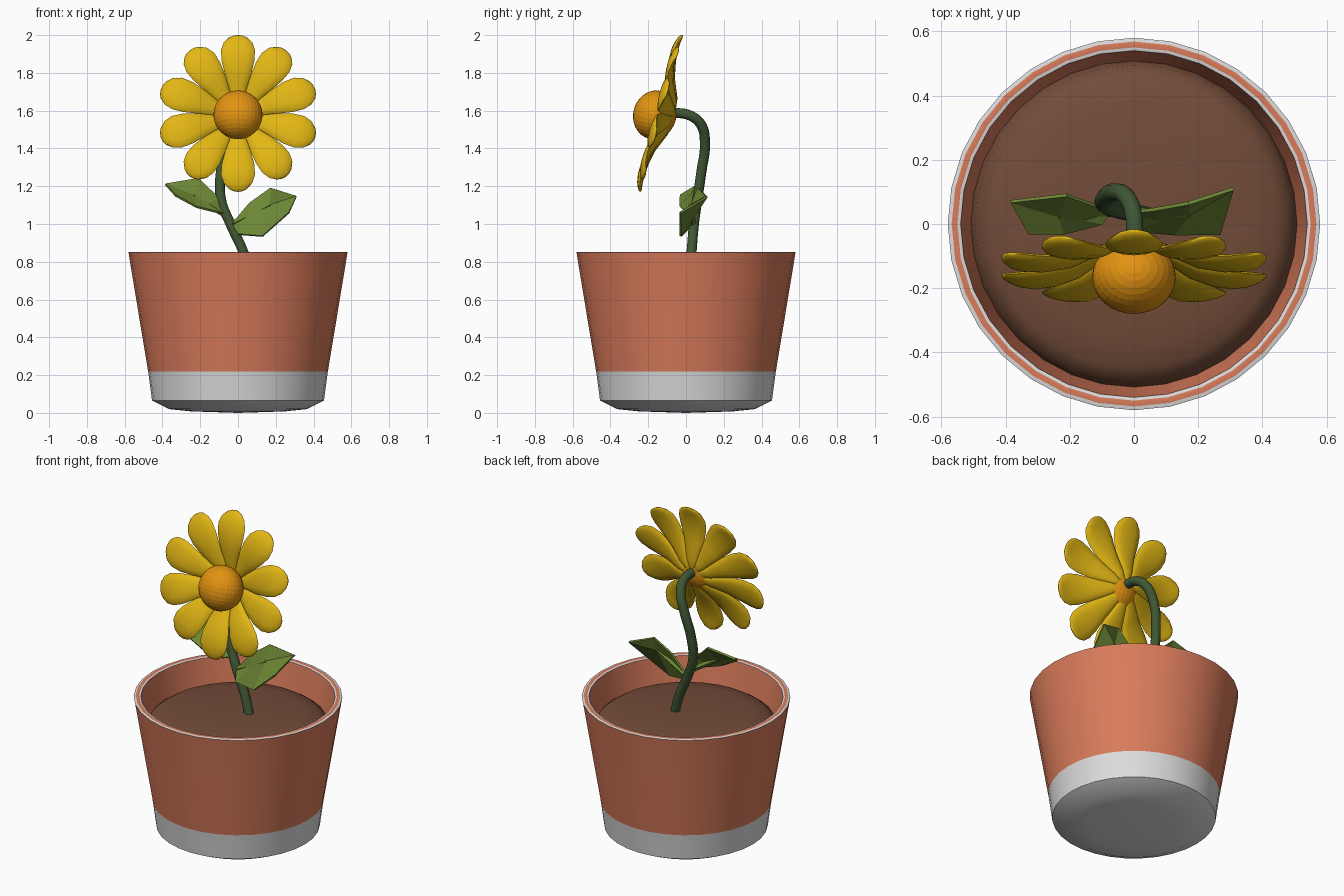
import bpy, bmesh, math
from mathutils import Vector

if "Cube" in bpy.data.objects:
    bpy.data.objects.remove(bpy.data.objects["Cube"])


def material(name, rgb):
    m = bpy.data.materials.new(name)
    m.use_nodes = True
    m.diffuse_color = (*rgb, 1)
    m.node_tree.nodes["Principled BSDF"].inputs["Base Color"].default_value = (*rgb, 1)
    return m


TERRACOTTA = material("terracotta", (0.70, 0.20, 0.105))
WHITE = material("white glaze", (0.72, 0.72, 0.72))
SOIL = material("brown soil", (0.17, 0.072, 0.04))
STEM = material("stem green", (0.05, 0.095, 0.035))
LEAF = material("leaf green", (0.15, 0.24, 0.035))
PETAL = material("petal yellow", (0.76, 0.47, 0.007))
CENTRE = material("flower orange", (0.76, 0.29, 0.006))


def make(name, bm, mats, smooth_angle=None):
    bmesh.ops.recalc_face_normals(bm, faces=bm.faces)
    mesh = bpy.data.meshes.new(name)
    bm.to_mesh(mesh)
    bm.free()
    for m in mats:
        mesh.materials.append(m)
    ob = bpy.data.objects.new(name, mesh)
    bpy.context.collection.objects.link(ob)
    if smooth_angle:
        bpy.ops.object.select_all(action='DESELECT')
        ob.select_set(True)
        bpy.context.view_layer.objects.active = ob
        bpy.ops.object.shade_smooth_by_angle(angle=math.radians(smooth_angle))
    return ob


def loft(bm, rings, slots):
    """Skin closed rings of points; a ring of one point closes an end."""
    rows = [[bm.verts.new(p) for p in ring] for ring in rings]
    for a, b, slot in zip(rows, rows[1:], slots):
        n = max(len(a), len(b))
        for i in range(n):
            j = (i + 1) % n
            if len(a) == 1:
                f = bm.faces.new((a[0], b[i], b[j]))
            elif len(b) == 1:
                f = bm.faces.new((a[i], a[j], b[0]))
            else:
                f = bm.faces.new((a[i], a[j], b[j], b[i]))
            f.material_index = slot


def circle(r, z, n=32):
    if r == 0:
        return [(0, 0, z)]
    return [(r * math.cos(math.tau * i / n), r * math.sin(math.tau * i / n), z) for i in range(n)]


def lathe(name, profile, slots, mats, angle):
    bm = bmesh.new()
    loft(bm, [circle(r, z) for r, z in profile], slots)
    return make(name, bm, mats, angle)


# Pot: glazed foot, terracotta wall, striped rim, inner wall
lathe("pot",
      [(0, 0), (0.25, 0.008), (0.365, 0.02), (0.455, 0.065), (0.476, 0.22),
       (0.58, 0.85), (0.568, 0.853), (0.55, 0.853), (0.54, 0.85), (0.505, 0.62), (0, 0.6)],
      [1, 1, 1, 1, 0, 1, 0, 1, 0, 0], [TERRACOTTA, WHITE], 50)

# Soil mound
lathe("soil", [(0, 0.76), (0.2, 0.757), (0.36, 0.747), (0.45, 0.73), (0.495, 0.70), (0.508, 0.64)],
      [0] * 5, [SOIL], 60)


def tube(name, points, radii, mat, kind, resolution):
    curve = bpy.data.curves.new(name, 'CURVE')
    curve.dimensions = '3D'
    curve.bevel_depth = 1
    curve.bevel_resolution = resolution
    curve.use_fill_caps = True
    curve.resolution_u = 6
    s = curve.splines.new(kind)
    if kind == 'BEZIER':
        s.bezier_points.add(len(points) - 1)
        for bp, p, r in zip(s.bezier_points, points, radii):
            bp.co, bp.radius = p, r
            bp.handle_left_type = bp.handle_right_type = 'AUTO'
    else:
        s.points.add(len(points) - 1)
        for sp, p, r in zip(s.points, points, radii):
            sp.co, sp.radius = (*p, 1), r
        s.use_smooth = False
    curve.materials.append(mat)
    ob = bpy.data.objects.new(name, curve)
    bpy.context.collection.objects.link(ob)
    return ob


# Curved stem
path = [(0.075, 0.015, 0.7), (0.025, 0.03, 0.86), (-0.04, 0.042, 1.0), (-0.09, 0.06, 1.13),
        (-0.09, 0.082, 1.28), (-0.06, 0.1, 1.42), (-0.02, 0.08, 1.525),
        (0, 0.02, 1.575), (0, -0.08, 1.59)]
tube("stem", path, [0.027] * len(path), STEM, 'BEZIER', 4)


# Folded leaves, each with a square stalk along its front
def leaf(side, base, mid, tip, back, front):
    bm = bmesh.new()
    v = [bm.verts.new(p) for p in (base, *mid, tip, *back, *front)]
    for face in ((0, 1, 4), (1, 2, 5, 4), (2, 3, 5), (0, 6, 1), (6, 7, 2, 1), (7, 8, 3, 2)):
        bm.faces.new([v[i] for i in face])
    ob = make(side + "_leaf", bm, [LEAF])
    thick = ob.modifiers.new("thickness", 'SOLIDIFY')
    thick.thickness = 0.012
    thick.offset = 0
    end = Vector(mid[1])
    start = Vector(base)
    tube(side + "_leaf_stalk", [start, end], [0.018, 0.012], LEAF, 'POLY', 0)


leaf("left", (-0.03, 0.035, 1.0), [(0.08, 0.015, 1.04), (0.17, 0.03, 1.1)], (0.31, 0.11, 1.145),
     [(0.06, 0.045, 1.11), (0.17, 0.065, 1.19)],
     [(0.0, -0.02, 0.945), (0.13, -0.03, 0.935), (0.27, -0.03, 1.06)])
leaf("right", (-0.075, 0.04, 1.055), [(-0.16, 0.015, 1.105), (-0.235, 0.025, 1.15)], (-0.385, 0.07, 1.21),
     [(-0.1, 0.05, 1.135), (-0.21, 0.09, 1.24)],
     [(-0.1, 0.0, 1.06), (-0.22, -0.03, 1.09), (-0.33, -0.03, 1.15)])


# Ten cupped petals: (distance out, half width, forward offset, half thickness)
HEAD = Vector((0, -0.13, 1.585))
TILT = math.radians(-15)
sections = [(0.03, 0.012, -0.06, 0.010), (0.1, 0.036, -0.045, 0.016), (0.2, 0.066, 0.0, 0.02),
            (0.28, 0.086, 0.016, 0.02), (0.34, 0.09, 0.02, 0.018), (0.385, 0.076, 0.015, 0.015),
            (0.415, 0.048, 0.007, 0.011), (0.426, 0.025, 0.003, 0.006)]
for k in range(10):
    rings = [[(0, 0.065, 0.015)]]
    for out, wide, fwd, thick in sections:
        rings.append([(wide * math.cos(a), -fwd - thick * math.sin(a), out)
                      for a in (math.tau * i / 12 for i in range(12))])
    rings.append([(0, 0, 0.43)])
    bm = bmesh.new()
    loft(bm, rings, [0] * (len(rings) - 1))
    turn = math.tau * k / 10
    for vert in bm.verts:
        x, y, z = vert.co
        vert.co = (x * math.cos(turn) + z * math.sin(turn), y,
                   z * math.cos(turn) - x * math.sin(turn))
    petal = make("petal_%d" % (k + 1), bm, [PETAL], 75)
    petal.location = HEAD
    petal.rotation_euler.x = TILT

# Faceted flower centre
bm = bmesh.new()
bmesh.ops.create_uvsphere(bm, u_segments=32, v_segments=16, radius=0.13)
centre = make("flower_centre", bm, [CENTRE])
centre.location = (0, -0.165, 1.578)
centre.scale = (1, 0.88, 1)
centre.rotation_euler.x = TILT
